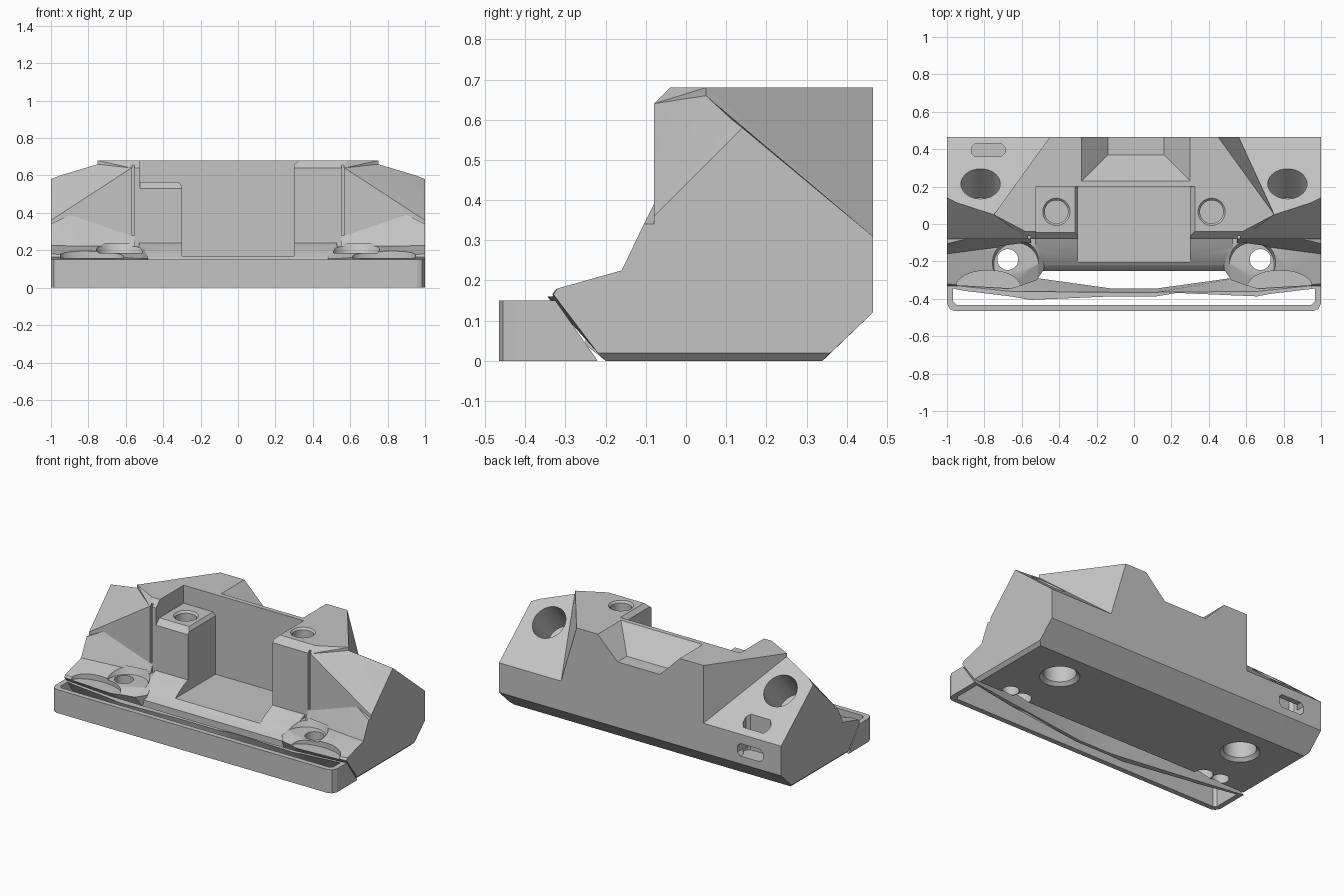
import bpy, bmesh, math
from mathutils import Vector

if "Cube" in bpy.data.objects:
    bpy.data.objects.remove(bpy.data.objects["Cube"], do_unlink=True)

grey = bpy.data.materials.new("plain grey")
grey.use_nodes = True
COLOUR = (0.55, 0.55, 0.55, 1)
grey.diffuse_color = COLOUR
grey.node_tree.nodes["Principled BSDF"].inputs["Base Color"].default_value = COLOUR


def finish(name, bm):
    bmesh.ops.recalc_face_normals(bm, faces=bm.faces)
    mesh = bpy.data.meshes.new(name)
    bm.to_mesh(mesh)
    bm.free()
    mesh.materials.append(grey)
    obj = bpy.data.objects.new(name, mesh)
    bpy.context.collection.objects.link(obj)
    return obj


def hull(name, points):
    """Convex faceted block around the given corners."""
    bm = bmesh.new()
    verts = [bm.verts.new(p) for p in points]
    out = bmesh.ops.convex_hull(bm, input=verts)
    spare = {g for g in out["geom_interior"] + out["geom_unused"]
             if isinstance(g, bmesh.types.BMVert)}
    bmesh.ops.delete(bm, geom=list(spare), context="VERTS")
    bmesh.ops.dissolve_limit(bm, angle_limit=0.01, verts=bm.verts, edges=bm.edges)
    return finish(name, bm)


def box(name, x0, x1, y0, y1, z0, z1):
    return hull(name, [(x, y, z) for x in (x0, x1) for y in (y0, y1) for z in (z0, z1)])


def bore(name, start, end, r, r2=None, stretch=1):
    """Round cutter running between two points."""
    a, b = Vector(start), Vector(end)
    bm = bmesh.new()
    bmesh.ops.create_cone(bm, cap_ends=True, segments=40, radius1=r,
                          radius2=r2 or r, depth=(b - a).length)
    bmesh.ops.scale(bm, vec=(1, stretch, 1), verts=bm.verts)
    bmesh.ops.rotate(bm, matrix=(b - a).to_track_quat("Z", "Y").to_matrix(), verts=bm.verts)
    bmesh.ops.translate(bm, vec=(a + b) / 2, verts=bm.verts)
    return finish(name, bm)


def combine(target, tool, operation="DIFFERENCE"):
    mod = target.modifiers.new("combine", "BOOLEAN")
    mod.operation, mod.solver, mod.object = operation, "EXACT", tool
    tool.hide_render = True
    bpy.context.view_layer.update()
    result = target.evaluated_get(bpy.context.evaluated_depsgraph_get())
    mesh = bpy.data.meshes.new_from_object(result)
    target.modifiers.clear()
    target.data = mesh
    bpy.data.objects.remove(tool, do_unlink=True)


# Central block: its left rear wall leans outward
central = []
for s, foot in ((1, 0.56), (-1, 0.45)):
    central += [(s * 0.45, 0.465, 0.68), (s * 0.75, 0.05, 0.68), (s * 0.58, -0.04, 0.68),
                (s * 0.57, -0.08, 0.64), (s * 0.57, -0.08, 0), (s * 0.75, 0.05, 0),
                (s * foot, 0.465, 0.31), (s * foot, 0.465, 0.12), (s * foot, 0.34, 0)]
body = hull("body", central)

for s in (1, -1):
    # Corner block with the sloping rear shoulder
    corner = [(0.6, 0.05, 0.66), (0.75, 0.05, 0.66), (0.95, 0.115, 0.6), (1, 0.14, 0.58),
              (1, 0.465, 0.31), (0.4, 0.465, 0.31), (0.4, 0.465, 0.12), (1, 0.465, 0.12),
              (1, 0.36, 0.02), (0.98, 0.34, 0), (0.4, 0.34, 0), (0.4, -0.08, 0),
              (0.98, -0.08, 0), (1, -0.08, 0.02), (1, -0.08, 0.36), (0.9, -0.08, 0.39),
              (0.57, -0.08, 0.64)]
    # Sloping front cheek
    cheek = [(1, -0.105, 0.34), (0.9, -0.08, 0.39), (0.55, -0.08, 0.27), (0.55, -0.11, 0.2),
             (1, -0.16, 0.225), (1, -0.16, 0.1), (0.55, -0.1, 0.1), (1, 0, 0.34),
             (0.9, 0, 0.39), (0.55, 0, 0.27), (0.55, 0, 0.1), (1, 0, 0.1)]
    # Front ledge
    ledge = [(1, -0.16, 0.225), (0.5, -0.11, 0.22), (1, -0.32, 0.18), (1, -0.33, 0.165),
             (0.66, -0.35, 0.165), (0.52, -0.3, 0.155), (0.48, -0.24, 0.155), (1, -0.22, 0.02),
             (0.98, -0.2, 0), (0.48, -0.2, 0), (1, 0, 0.02), (0.98, 0, 0), (0.48, 0, 0),
             (1, 0, 0.225), (0.48, 0, 0.22)]
    for part, points in (("corner", corner), ("cheek", cheek), ("ledge", ledge)):
        combine(body, hull(part, [(s * x, y, z) for x, y, z in points]), "UNION")

# Rounded apron in front of the pocket
apron = [(-0.08, 0.24), (-0.12, 0.222), (-0.17, 0.195), (-0.22, 0.16), (-0.25, 0.125),
         (-0.25, 0.04), (-0.2, 0), (0, 0), (0, 0.24)]
combine(body, hull("apron", [(x, y, z) for x in (-0.53, 0.53) for y, z in apron]), "UNION")

# Front pocket, lowered right pad and its chamfer
combine(body, box("pocket", -0.3, 0.3, -0.6, 0.2, 0.17, 1))
combine(body, box("pad_cut", -0.525, -0.2, -0.2, 0.2, 0.565, 1))
combine(body, hull("pad_chamfer", [(x, y, z) for y in (-0.2, 0.2) for x, z in
                                   ((-0.32, 0.57), (-0.29, 0.53), (-0.29, 0.57))]))
combine(body, hull("pad_front_chamfer", [(x, y, z) for x in (-0.525, -0.2) for y, z in
                                         ((-0.04, 0.57), (-0.09, 0.52), (-0.09, 0.57))]))
combine(body, hull("pillar_chamfer", [(x, y, z) for y in (-0.2, 0.2) for x, z in
                                      ((0.29, 0.645), (0.33, 0.685), (0.29, 0.69))]))

# Bevelled notch in the upper rear edge
combine(body, hull("rear_notch", [(-0.28, 0.23, 0.68), (0.3, 0.23, 0.68), (-0.28, 0.23, 0.8),
                                  (0.3, 0.23, 0.8), (-0.14, 0.37, 0.54), (0.16, 0.37, 0.54),
                                  (-0.14, 0.6, 0.54), (0.16, 0.6, 0.54), (-0.28, 0.6, 0.68),
                                  (0.3, 0.6, 0.68), (-0.28, 0.6, 0.8), (0.3, 0.6, 0.8)]))

for s, top in ((1, 0.68), (-1, 0.565)):
    # Pad screw holes with a chamfered mouth
    combine(body, bore("pad_hole", (s * 0.415, 0.065, 0.35), (s * 0.415, 0.065, 0.9), 0.062))
    combine(body, bore("pad_mouth", (s * 0.415, 0.065, top - 0.012),
                       (s * 0.415, 0.065, top + 0.012), 0.062, 0.084))
    # Large bores: one square to the shoulder, one from below
    centre, normal = Vector((s * 0.82, 0.215, 0.521)), Vector((0, 0.645, 0.765))
    combine(body, bore("shoulder_bore", centre - normal * 0.24, centre + normal * 0.3, 0.105))
    combine(body, bore("bottom_bore", (s * 0.67, 0.14, -0.1), (s * 0.67, 0.14, 0.3), 0.095))
    combine(body, bore("bottom_mouth", (s * 0.67, 0.14, -0.02), (s * 0.67, 0.14, 0.02), 0.135, 0.095))
    # Scoops and eyelet holes in the ledge
    combine(body, bore("crescent", (s * 0.78, -0.33, 0.16), (s * 0.78, -0.33, 0.3), 0.17, None, 0.48))
    combine(body, bore("scoop", (s * 0.63, -0.22, 0.185), (s * 0.63, -0.22, 0.235), 0.12, 0.14))
    combine(body, bore("eyelet", (s * 0.675, -0.19, -0.1), (s * 0.675, -0.19, 0.24), 0.056))
    combine(body, bore("eyelet_below", (s * 0.78, -0.165, -0.1), (s * 0.78, -0.165, 0.12), 0.05))
    # Narrow vertical groove beside the pillar
    combine(body, box("groove", s * 0.553, s * 0.567, -0.2, -0.062, 0.28, 0.655))

# Strap channel in the right rear corner
for name, y1, z1 in (("slot_down", 0.43, 0.8), ("slot_back", 0.6, 0.25)):
    slot = []
    for x0, x1, inset in ((-0.87, -0.69, 0.02), (-0.85, -0.71, 0)):
        if name == "slot_down":
            slot += [(x, y, z) for x in (x0, x1) for y in (0.36 + inset, y1 - inset)
                     for z in (0.17, z1)]
        else:
            slot += [(x, y, z) for x in (x0, x1) for y in (0.37, y1)
                     for z in (0.17 + inset, z1 - inset)]
    combine(body, hull(name, slot))


# Hollow front frame with a leaning rear wall
def frame_prism(name, half, low, high):
    """Prism from (x, y, lower rear shift) points mirrored across x."""
    loop = half + [(-x, y, d) for x, y, d in reversed(half)]
    bm = bmesh.new()
    rings = [[bm.verts.new((x, y + d * k, z)) for x, y, d in loop]
             for z, k in ((low, (0.15 - low) / 0.15), (high, (0.15 - high) / 0.15))]
    bm.faces.new(rings[0])
    bm.faces.new(rings[1])
    n = len(loop)
    for i in range(n):
        j = (i + 1) % n
        bm.faces.new((rings[0][i], rings[0][j], rings[1][j], rings[1][i]))
    return finish(name, bm)


front_frame = frame_prism("front_frame", [
    (0.96, -0.465, 0), (0.985, -0.455, 0), (1, -0.425, 0),
    (1, -0.325, 0.105), (0.66, -0.36, 0.09), (0.12, -0.365, 0.02)], 0, 0.15)
combine(front_frame, frame_prism("frame_opening", [
    (0.95, -0.432, 0), (0.967, -0.415, 0),
    (0.967, -0.345, 0.105), (0.66, -0.387, 0.09), (0.12, -0.387, 0.02)], -0.05, 0.2))

# Smooth the bores while keeping the facets crisp
for obj in (body, front_frame):
    bpy.ops.object.select_all(action="DESELECT")
    obj.select_set(True)
    bpy.context.view_layer.objects.active = obj
    bpy.ops.object.shade_smooth_by_angle(angle=math.radians(15))
